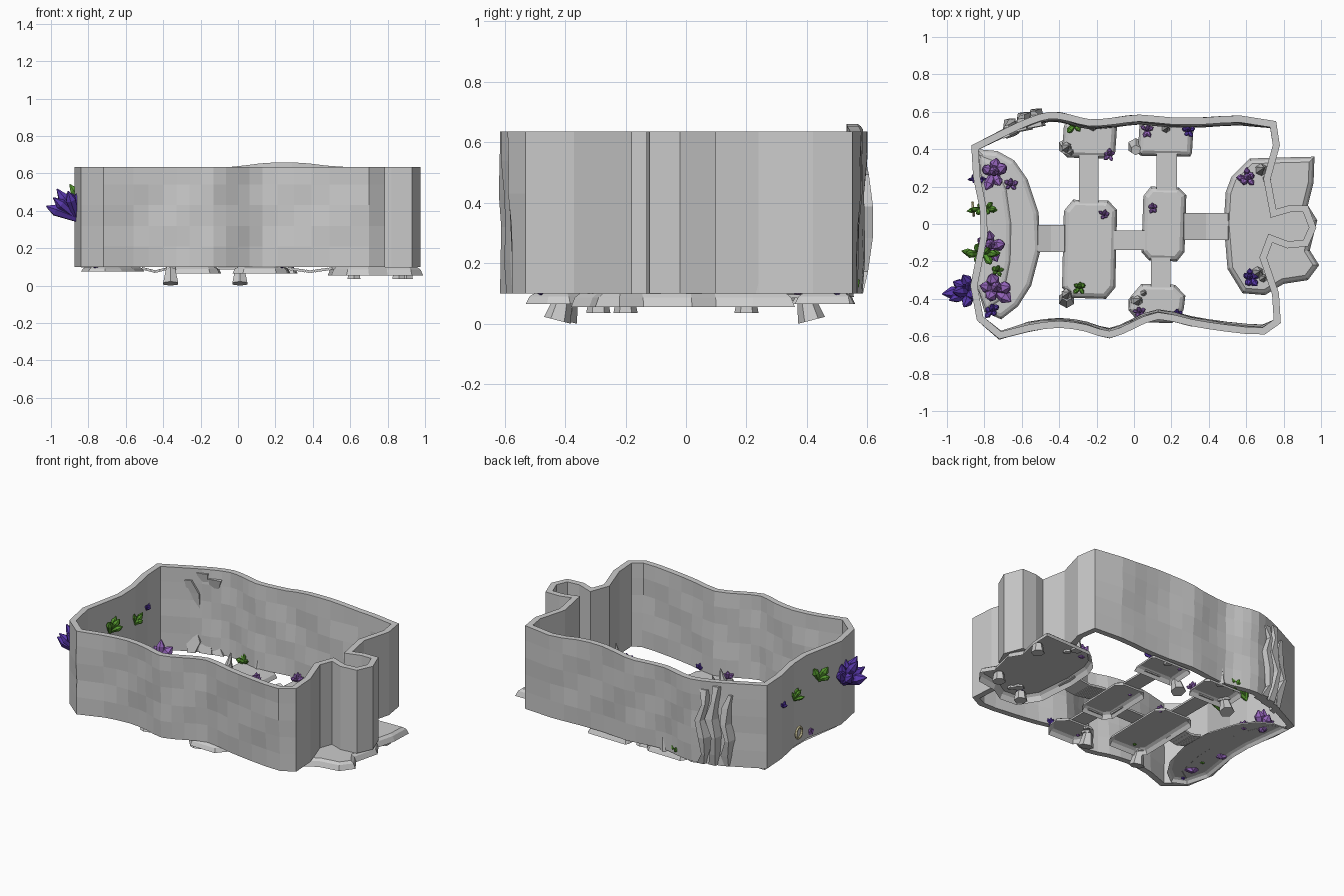
import bpy, bmesh, math, random
from mathutils import Vector, Matrix

if "Cube" in bpy.data.objects:
    bpy.data.objects.remove(bpy.data.objects["Cube"])

random.seed(4)


def material(name, rgb):
    m = bpy.data.materials.new(name)
    m.diffuse_color = (*rgb, 1)
    m.use_nodes = True
    m.node_tree.nodes["Principled BSDF"].inputs["Base Color"].default_value = m.diffuse_color
    return m


PURPLE = material("purple", (0.30, 0.13, 0.50))
BLUE = material("blue_violet", (0.10, 0.04, 0.42))
GREEN = material("green", (0.10, 0.34, 0.03))
CREAM = material("cream", (0.75, 0.68, 0.40))


def finish(name, bm, mat=None):
    bmesh.ops.recalc_face_normals(bm, faces=bm.faces)
    me = bpy.data.meshes.new(name)
    bm.to_mesh(me)
    bm.free()
    ob = bpy.data.objects.new(name, me)
    bpy.context.collection.objects.link(ob)
    if mat:
        me.materials.append(mat)
    return ob


def loft(bm, rings, loop=False, bottom=True):
    """Skin a list of equal rings; cap the ends, or join last to first."""
    vs = [[bm.verts.new(p) for p in r] for r in rings]
    n = len(vs[0])
    pairs = list(zip(vs, vs[1:])) + ([(vs[-1], vs[0])] if loop else [])
    for a, b in pairs:
        for i in range(n):
            j = (i + 1) % n
            bm.faces.new((a[i], a[j], b[j], b[i]))
    if not loop:
        bm.faces.new(vs[-1])
        if bottom:
            bm.faces.new(vs[0])


def inset(pts, d):
    """Offset a clockwise outline inwards by d."""
    out = []
    for i, p in enumerate(pts):
        a, b, c = Vector(pts[i - 1]), Vector(p), Vector(pts[(i + 1) % len(pts)])
        e1, e2 = (b - a).normalized(), (c - b).normalized()
        n1, n2 = Vector((e1.y, -e1.x)), Vector((e2.y, -e2.x))
        m = (n1 + n2).normalized()
        out.append(b + m * d / max(0.6, m.dot(n1)))
    return out


def soften(pts):
    """Add spline midpoints along the long front and back stretches."""
    out = []
    for i, p in enumerate(pts):
        a, b, c, d = (Vector(pts[(i + k) % len(pts)]) for k in (-1, 0, 1, 2))
        out.append(b)
        if abs(b.y) > .5 and abs(c.y) > .5 and max(abs(b.x), abs(c.x)) < .72:
            out.append((b + c) * .5625 - (a + d) * .0625)
    return out


# Cave wall: one winding outline, its long sides leaning and gently rippled
outline = soften([(-.87, .42), (-.69, .51), (-.57, .565), (-.45, .60), (-.34, .585), (-.235, .56),
                  (-.10, .57), (.03, .585), (.20, .57), (.38, .57), (.57, .58), (.76, .55), (.78, .42),
                  (.73, .24), (.76, .08), (.83, .10), (.93, .10), (.975, -.02), (.93, -.12), (.82, -.13),
                  (.74, -.10), (.71, -.18), (.775, -.37), (.785, -.53), (.70, -.59), (.49, -.575),
                  (.30, -.545), (.13, -.51), (0, -.56), (-.13, -.61), (-.26, -.575), (-.40, -.555),
                  (-.56, -.575), (-.72, -.615), (-.84, -.515), (-.875, -.33), (-.82, -.06), (-.825, .08),
                  (-.86, .25)])
inner = inset(outline, .037)
levels = [.10, .21, .32, .43, .54, .635]


def wall_ring(pts, k):
    ring = []
    for i, (x, y) in enumerate(pts):
        z, r = levels[k], 0
        if abs(y) > .47 and abs(x) < .74:
            r = .005 * math.sin(i * 1.1 + k * 1.9) if 0 < k < 5 else 0
            if -.6 < x < .72:
                r -= math.copysign(.016, y) * (1 - k / 5)
        if k == 5 and y > .5 and .02 < x < .5:
            z += .025 * math.sin(math.pi * (x + .02) / .54)
        ring.append((x, y + r, z))
    return ring


bm = bmesh.new()
loft(bm, [wall_ring(outline, k) for k in range(6)] +
     [wall_ring(inner, k) for k in reversed(range(6))], loop=True)
finish("cave_wall", bm)

# Jagged rock ribs breaking through the back wall
bm = bmesh.new()
for x, y, top, w in [(-.665, .515, .56, .036), (-.595, .55, .61, .038), (-.53, .57, .58, .034)]:
    rings = []
    for k, t in enumerate((0, .15, .38, .6, .82, 1)):
        s = w * (.85 + .35 * math.sin(2.4 * k + x * 20))
        cx = x + .018 * math.sin(k * 2.2 + x * 9)
        cy = y - .03 + .05 * math.sin(math.pi * (.1 + .8 * t))
        z = .1 + (top - .1) * t
        rings.append([(cx - s, cy - .045, z), (cx + s, cy - .03, z),
                      (cx + s * .6, cy + .03, z), (cx - s * .5, cy + .025, z)])
    loft(bm, rings)
finish("back_rock_ribs", bm)


# Floating rock floors: a flat top with a flared, open-bottomed rim
def platform(name, pts, top, thick):
    mid, high = inset(pts, .012), inset(pts, .028)
    bm = bmesh.new()
    loft(bm, [[(p[0], p[1], z) for p in r] for r, z in
              ((pts, top - thick), (mid, top - thick * .3), (high, top))], bottom=False)
    return finish(name, bm)


def room(name, x0, x1, y0, y1, c=.06):
    pts = [(x0, y0 + c), (x0 + .01, y1 - c), (x0 + c, y1), (x1 - c * .8, y1 - .005),
           (x1, y1 - c * .9), (x1 - .01, y0 + c), (x1 - c, y0), (x0 + c * .8, y0 + .005)]
    platform(name, pts, .10, .035)


platform("left_floor", [(-.84, .40), (-.73, .39), (-.64, .34), (-.57, .24), (-.51, .06), (-.50, -.14),
                        (-.55, -.33), (-.62, -.44), (-.71, -.51), (-.80, -.47), (-.84, -.33),
                        (-.80, -.06), (-.80, .08)], .10, .025)
platform("left_raised_ledge", [(-.83, .37), (-.75, .34), (-.68, .18), (-.655, 0), (-.66, -.2), (-.70, -.40),
                               (-.79, -.46), (-.84, -.33), (-.79, -.06), (-.80, .08)], .112, .014)
platform("right_floor", [(.49, .17), (.52, .25), (.62, .35), (.76, .355), (.965, .36), (.96, .22),
                         (.93, .10), (.98, .02), (.94, -.14), (.99, -.22), (.93, -.30), (.80, -.32),
                         (.70, -.38), (.58, -.37), (.50, -.24), (.48, 0)], .10, .045)
room("centre_left_floor", -.385, -.09, -.40, .13)
room("back_left_floor", -.385, -.09, .35, .56, .035)
room("centre_right_floor", .04, .28, -.20, .20, .05)
room("back_right_floor", .02, .32, .36, .56, .02)
room("front_right_floor", -.03, .275, -.53, -.32, .07)


# Walkways between the floors
def box(name, x0, x1, y0, y1, z0, z1):
    bm = bmesh.new()
    bmesh.ops.create_cube(bm, size=1, matrix=Matrix.Translation(((x0 + x1) / 2, (y0 + y1) / 2, (z0 + z1) / 2)) @
                          Matrix.Diagonal((x1 - x0, y1 - y0, z1 - z0, 1)))
    finish(name, bm)


box("back_left_walkway", -.295, -.19, .11, .37, .085, .097)
box("back_right_walkway", .12, .23, .18, .38, .085, .097)
box("front_walkway", .09, .195, -.34, -.18, .085, .097)
box("centre_walkway", -.11, .06, -.14, -.035, .085, .097)


def steps(name, x0, x1, y0, y1, n):
    bm = bmesh.new()
    w = (x1 - x0) / n
    for i in range(n):
        z = .075 + .015 * abs(2 * i / (n - 1) - 1)
        bmesh.ops.create_cube(bm, size=1, matrix=Matrix.Translation((x0 + w * (i + .5), (y0 + y1) / 2, z)) @
                              Matrix.Rotation(.25 * (1 if i < n / 2 else -1), 4, 'Y') @
                              Matrix.Diagonal((w, y1 - y0, .014, 1)))
    finish(name, bm)


steps("left_steps", -.515, -.37, -.15, -.005, 6)
steps("right_steps", .265, .505, -.085, .06, 10)


# Rock spikes standing on the floors, and stubs hanging below them
def cone(name, base, tip, r1, r2, sides=6):
    a, b = Vector(base), Vector(tip)
    bm = bmesh.new()
    bmesh.ops.create_cone(bm, cap_ends=True, segments=sides, radius1=r1, radius2=r2, depth=(b - a).length,
                          matrix=Matrix.Translation((a + b) / 2) @
                          (b - a).to_track_quat('Z', 'Y').to_matrix().to_4x4())
    finish(name, bm)


for x, y, h, r in [(-.36, .41, .11, .03), (-.34, .385, .06, .02), (-.22, .525, .20, .03), (-.36, -.375, .09, .03),
                   (.02, -.41, .10, .03), (.05, -.37, .06, .02), (.68, .29, .19, .035), (.71, .24, .10, .025),
                   (.66, -.26, .15, .035), (.69, -.29, .09, .025), (.17, .51, .14, .025)]:
    cone("rock_spike", (x, y, .09), (x + .015, y + .01, .09 + h), r, .003)
for x, y in [(-.36, -.395), (.01, -.415), (-.36, .405), (.01, .405)]:
    cone("hanging_stub", (x, y - math.copysign(.01, y), .09), (x, y + math.copysign(.01, y), .011), .028, .046)
for x, y in [(.90, .20), (.86, -.2), (.62, -.29)]:
    cone("short_stub", (x, y, .09), (x, y, .035), .03, .04)


# Crystal clusters: fat six-sided shards with pointed ends fanning from a point
def crystals(name, pos, aim, size, count, mat, spread=.9, fat=.24):
    bm = bmesh.new()
    q = Vector(aim).normalized().to_track_quat('Z', 'Y').to_matrix().to_4x4()
    for i in range(count):
        tilt = spread * (0.15 if i == 0 else random.uniform(.7, 1.15))
        turn = i * math.tau / max(1, count - 1) + random.uniform(-.3, .3)
        length = size * (1 if i == 0 else random.uniform(.7, .95))
        r = size * fat * random.uniform(.8, 1.1)
        m = Matrix.Translation(pos) @ q @ Matrix.Rotation(turn, 4, 'Z') @ Matrix.Rotation(tilt, 4, 'X')
        loft(bm, [[m @ Vector((k * r * math.cos(a * math.pi / 3), k * r * math.sin(a * math.pi / 3), t * length))
                   for a in range(6)] for k, t in ((.6, -.06), (1, .7), (.12, 1))])
    finish(name, bm, mat)


UP = (0, 0, 1)
for x, y, s, mat in [(-.75, .27, .13, PURPLE), (-.66, .21, .055, PURPLE), (-.77, -.12, .13, PURPLE),
                     (-.74, -.35, .14, PURPLE), (-.73, -.25, .055, GREEN), (-.76, -.46, .07, BLUE),
                     (-.32, .53, .07, GREEN), (-.13, .37, .05, PURPLE), (.07, .50, .055, PURPLE),
                     (.29, .50, .06, BLUE), (-.16, .05, .045, PURPLE), (.10, .085, .045, PURPLE),
                     (-.29, -.34, .06, GREEN), (.03, -.47, .05, PURPLE), (.235, -.48, .045, BLUE),
                     (.605, .245, .08, PURPLE), (.62, -.29, .08, BLUE)]:
    crystals("floor_crystals", (x, y, .10), UP, s, 6, mat)

# Crystals growing through the left wall, outside and inside
for y, z, x, s, n, mat in [(-.36, .36, -.86, .20, 8, BLUE), (-.16, .44, -.83, .13, 4, GREEN),
                           (.08, .40, -.82, .10, 4, GREEN), (.24, .42, -.85, .055, 4, BLUE)]:
    crystals("outer_wall_crystals", (x, y, z), (-.45, 0, .8), s * .95, n, mat, .6, .17)
    if y > -.3:
        crystals("inner_wall_crystals", (x + .03, y, z), (.5, 0, .8), s * .9, n, mat, .5, .17)

# Cream ring on the outside of the left wall
bpy.ops.mesh.primitive_torus_add(major_radius=.035, minor_radius=.008, major_segments=14, minor_segments=6,
                                 location=(-.86, .08, .20), rotation=(0, math.pi / 2, .1))
ring = bpy.context.object
ring.name = "wall_ring"
ring.data.materials.append(CREAM)
